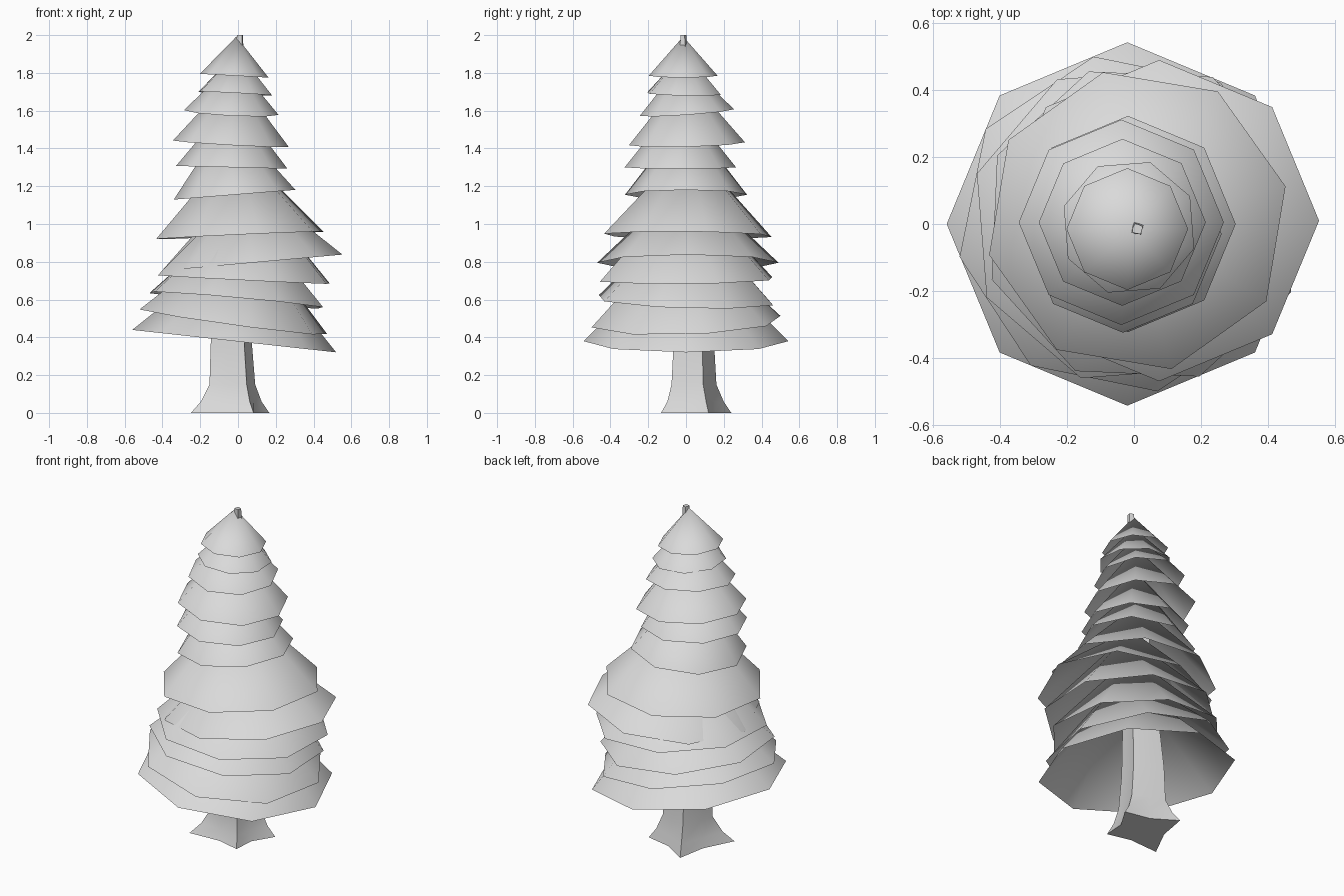
import bpy
import bmesh
from math import cos, sin, radians
from mathutils import Vector

default_cube = bpy.data.objects.get("Cube")
if default_cube:
    bpy.data.objects.remove(default_cube, do_unlink=True)

# One plain grey for the whole tree
grey = bpy.data.materials.new("plain_grey")
colour = (0.7, 0.7, 0.7, 1.0)
grey.diffuse_color = colour
grey.use_nodes = True
shader = next(n for n in grey.node_tree.nodes if n.type == 'BSDF_PRINCIPLED')
shader.inputs["Base Color"].default_value = colour
shader.inputs["Roughness"].default_value = 0.8


def bridge(bm, lower, upper):
    """Join two rings of equal length with quads."""
    count = len(lower)
    for i in range(count):
        j = (i + 1) % count
        bm.faces.new((lower[i], lower[j], upper[j], upper[i]))


def finish(bm, name, sharp_angle=None):
    """Turn a bmesh into a shaded object."""
    mesh = bpy.data.meshes.new(name)
    bm.to_mesh(mesh)
    bm.free()
    mesh.materials.append(grey)
    obj = bpy.data.objects.new(name, mesh)
    bpy.context.collection.objects.link(obj)
    bpy.ops.object.select_all(action='DESELECT')
    obj.select_set(True)
    bpy.context.view_layer.objects.active = obj
    if sharp_angle is None:
        bpy.ops.object.shade_smooth()
    else:
        bpy.ops.object.shade_smooth_by_angle(angle=radians(sharp_angle))
    return obj


def branch_tier(name, x, y, z, radius, turn, steepness, tilt_x, tilt_y):
    """Open eight-sided cone, leaning with the slope of its rim."""
    bm = bmesh.new()
    normal = Vector((-tilt_x, -tilt_y, 1)).normalized()
    lean = Vector((0, 0, 1)).rotation_difference(normal)
    centre = Vector((x, y, z))
    rim = []
    for i in range(8):
        a = radians(turn + 45 * i)
        offset = lean @ Vector((radius * cos(a), radius * sin(a), 0))
        rim.append(bm.verts.new(centre + offset))
    tip = bm.verts.new(centre + normal * radius * steepness)
    for i in range(8):
        bm.faces.new((rim[i], rim[(i + 1) % 8], tip))
    return finish(bm, name)


# Branch tiers from the top: x, y, z, radius, turn, steepness, tilt x, tilt y
tiers = [
    (-.02, -.015, 1.785, .182, 0, 1.14, -.055, 0),
    (-.015, -.01, 1.69, .205, 27, 1.1, -.05, -.02),
    (-.035, .005, 1.59, .25, 0, 1.1, -.05, .07),
    (-.038, .005, 1.425, .307, 0, 1.2, -.055, .025),
    (-.033, -.03, 1.3, .295, 0, 1.25, -.025, 0),
    (-.018, 0, 1.155, .323, 0, 1.3, .08, 0),
    (.01, .01, .94, .455, 13, 1.06, .045, -.01),
    (.075, .01, .795, .48, 0, .95, .09, 0),
    (.03, 0, .707, .485, 20, 1.05, -.05, .01),
    (-.01, 0, .597, .485, 27, 1, -.09, -.03),
    (-.025, 0, .483, .51, 11, 1, -.137, .035),
    (-.02, 0, .38, .543, 0, 1, -.11, 0),
]
for number, tier in enumerate(tiers, start=1):
    branch_tier(f"branch_tier_{number}", *tier)

# Trunk: four root lobes that merge into a tapering stem ending in a small nub
root_angles = (24, 114, 213, 306)
root_lengths = (.22, .23, .255, .2)
# x, y, z, ridge radius, valley radius, share of the root flare
sections = [
    (-.035, .03, 0, .13, .13, 1),
    (-.035, .035, .06, .13, .12, .5),
    (-.035, .035, .15, .138, .105, 0),
    (-.04, .035, .36, .125, .09, 0),
    (-.02, .01, 1.1, .08, .06, 0),
    (.01, -.015, 2, .018, .014, 0),
]
bm = bmesh.new()
rings = []
for x, y, z, ridge, valley, flare in sections:
    ring = []
    for i, angle in enumerate(root_angles):
        following = root_angles[(i + 1) % 4] + (360 if i == 3 else 0)
        tip_radius = ridge + (root_lengths[i] - ridge) * flare
        for a, r in ((angle, tip_radius), ((angle + following) / 2, valley)):
            a = radians(a)
            ring.append(bm.verts.new((x + r * cos(a), y + r * sin(a), z)))
    rings.append(ring)
for lower, upper in zip(rings, rings[1:]):
    bridge(bm, lower, upper)
bm.faces.new(rings[-1])
bm.faces.new(list(reversed(rings[0])))
finish(bm, "trunk", 40)
